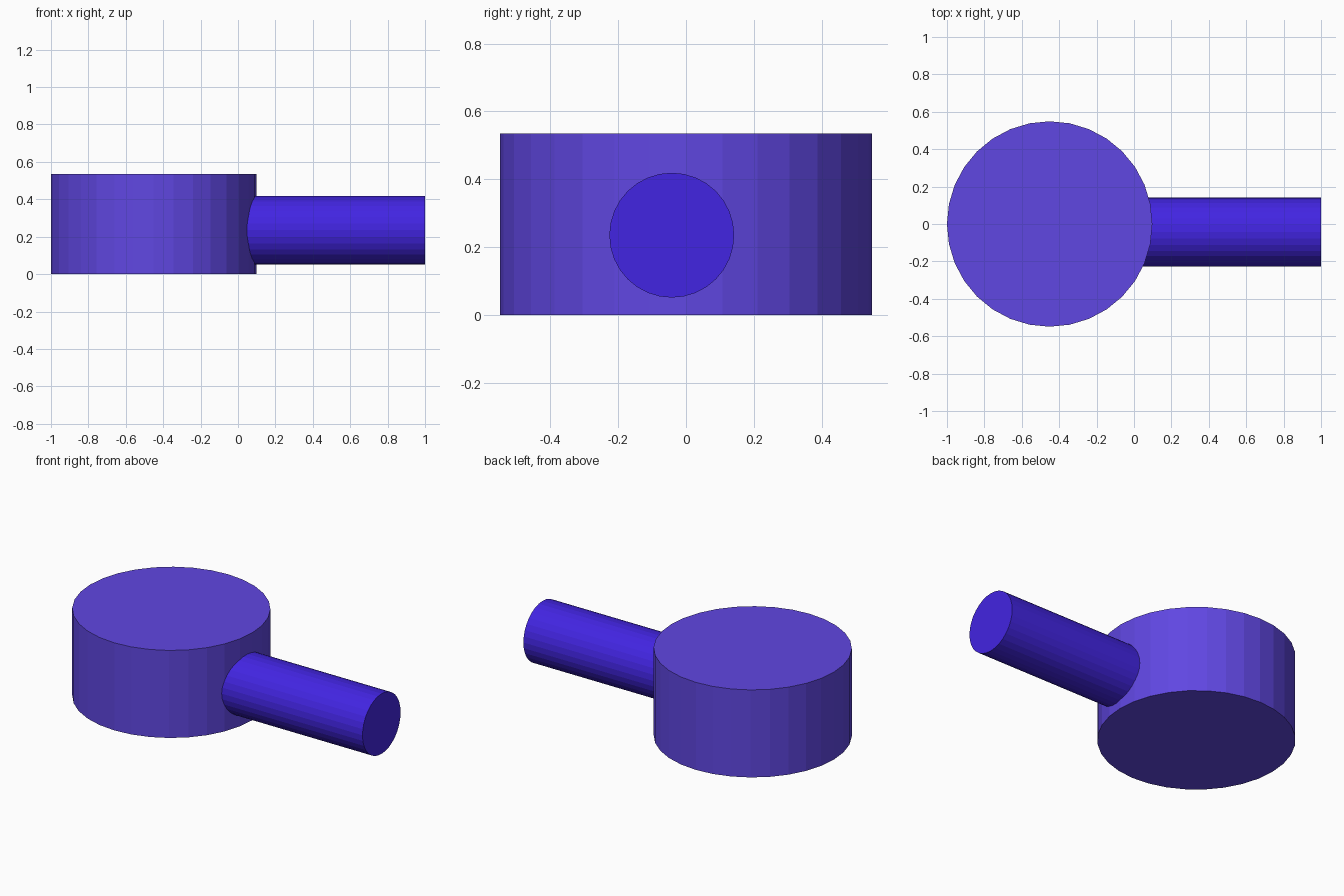
import bpy
import math

if "Cube" in bpy.data.objects:
    bpy.data.objects.remove(bpy.data.objects["Cube"])


def material(name, rgb):
    m = bpy.data.materials.new(name)
    m.diffuse_color = (*rgb, 1.0)
    m.use_nodes = True
    m.node_tree.nodes["Principled BSDF"].inputs["Base Color"].default_value = m.diffuse_color
    return m


def cylinder(name, radius, length, centre, mat, rotation=(0, 0, 0)):
    bpy.ops.mesh.primitive_cylinder_add(vertices=32, radius=radius, depth=length,
                                        location=centre, rotation=rotation)
    obj = bpy.context.object
    obj.name = name
    obj.data.materials.append(mat)
    return obj


violet = material("soft violet", (0.117, 0.063, 0.76))
blue = material("deep blue", (0.055, 0.018, 0.76))

# Wide flat-shaded drum
cylinder("drum", 0.549, 0.535, (-0.451, 0, 0.2675), violet)

# Handle sticking out to the right, its inner end buried in the drum
cylinder("handle", 0.184, 1.1, (0.45, -0.042, 0.235), blue, (0, math.pi / 2, 0))
